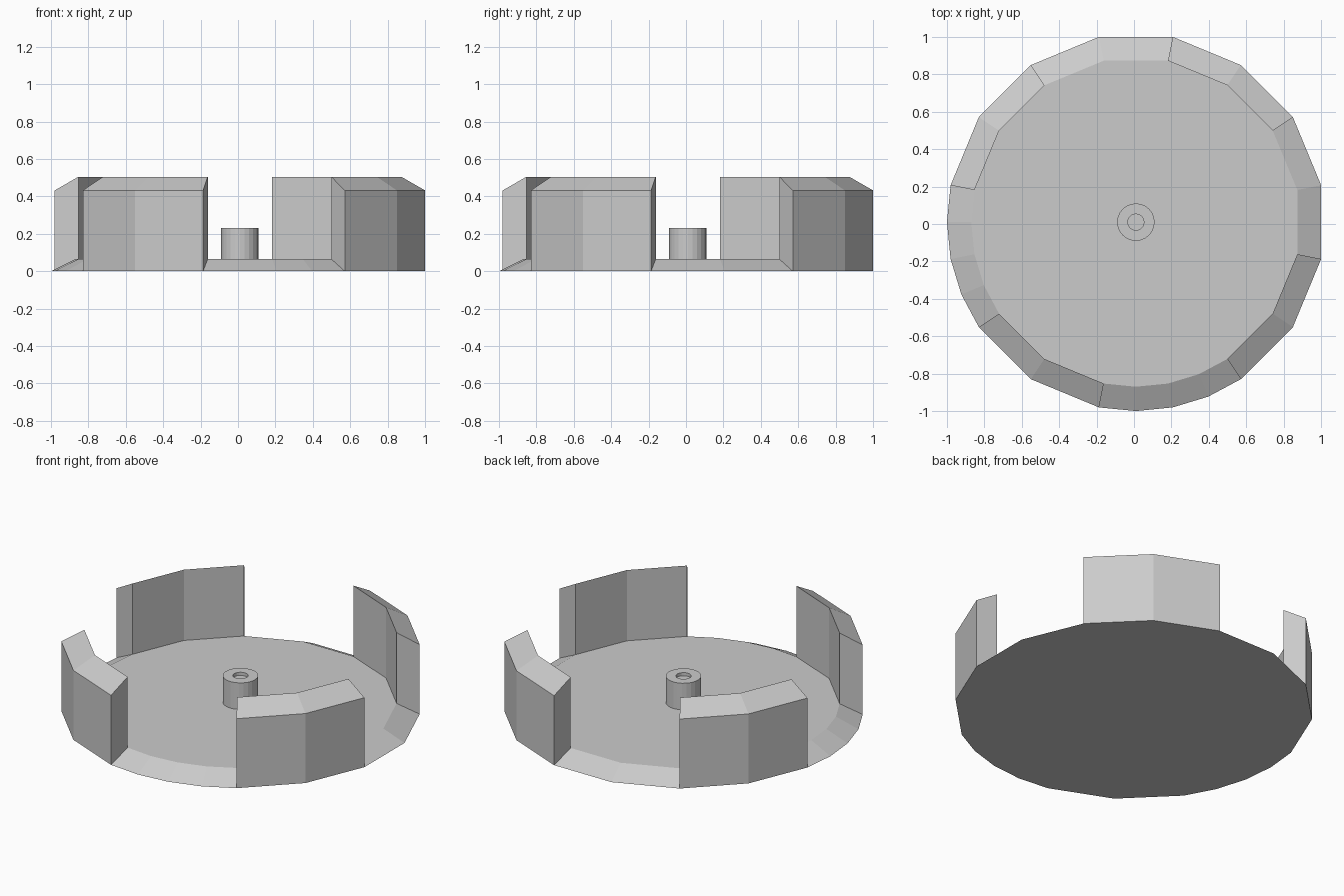
import bpy, bmesh, math

cube = bpy.data.objects.get("Cube")
if cube:
    bpy.data.objects.remove(cube)

CENTRE = 0.01            # the round axis sits slightly off the bounding-box centre
OUTER, INNER = 1.01, 0.88
FLOOR = 0.065
WALL_OUT, WALL_IN = 0.432, 0.505
STEP = 22.5

grey = bpy.data.materials.new("light_grey")
grey.use_nodes = True
grey.diffuse_color = (0.6, 0.6, 0.6, 1)
grey.node_tree.nodes["Principled BSDF"].inputs["Base Color"].default_value = (0.6, 0.6, 0.6, 1)


def loft(name, profile, angles, closed, caps=True):
    """Sweep a (radius, height) profile round the axis through the given angles."""
    bm = bmesh.new()
    rows = []
    for a in angles:
        c, s = math.cos(math.radians(a)), math.sin(math.radians(a))
        rows.append([bm.verts.new((CENTRE + r * c, CENTRE + r * s, z)) for r, z in profile])
    n = len(rows)
    for i in range(n if closed else n - 1):
        p, q = rows[i], rows[(i + 1) % n]
        for j in range(len(profile) - 1):
            bm.faces.new((p[j], q[j], q[j + 1], p[j + 1]))
    if closed and caps:
        bm.faces.new([r[0] for r in reversed(rows)])
        bm.faces.new([r[-1] for r in rows])
    elif caps:
        bm.faces.new(rows[0])
        bm.faces.new(list(reversed(rows[-1])))
    mesh = bpy.data.meshes.new(name)
    bm.to_mesh(mesh)
    bm.free()
    mesh.materials.append(grey)
    obj = bpy.data.objects.new(name, mesh)
    bpy.context.collection.objects.link(obj)
    return obj


# Base disc with a sloping rim; the front and right gaps are rounded more finely
rim = [STEP * (k + 0.5) for k in range(16)]
for start in (168.75, 258.75):
    rim += [start + STEP / 2, start + STEP * 1.5]
loft("base_disc", [(OUTER, 0), (INNER, FLOOR)], sorted(rim), True)

# Four two-panel walls with tops that rise inward
wall_profile = [(OUTER, 0), (OUTER, WALL_OUT), (INNER, WALL_IN), (INNER, FLOOR)]
walls = ("back_left_wall", "back_right_wall", "front_right_wall", "front_left_wall")
for k, name in enumerate(walls):
    start = 33.75 + 90 * k
    loft(name, wall_profile, [start + STEP * i for i in range(3)], False)

# Central hub with a shallow round recess
loft("centre_hub", [(0.1, FLOOR), (0.1, 0.23), (0.043, 0.23), (0.043, 0.21)],
     [15 * i for i in range(24)], True)
